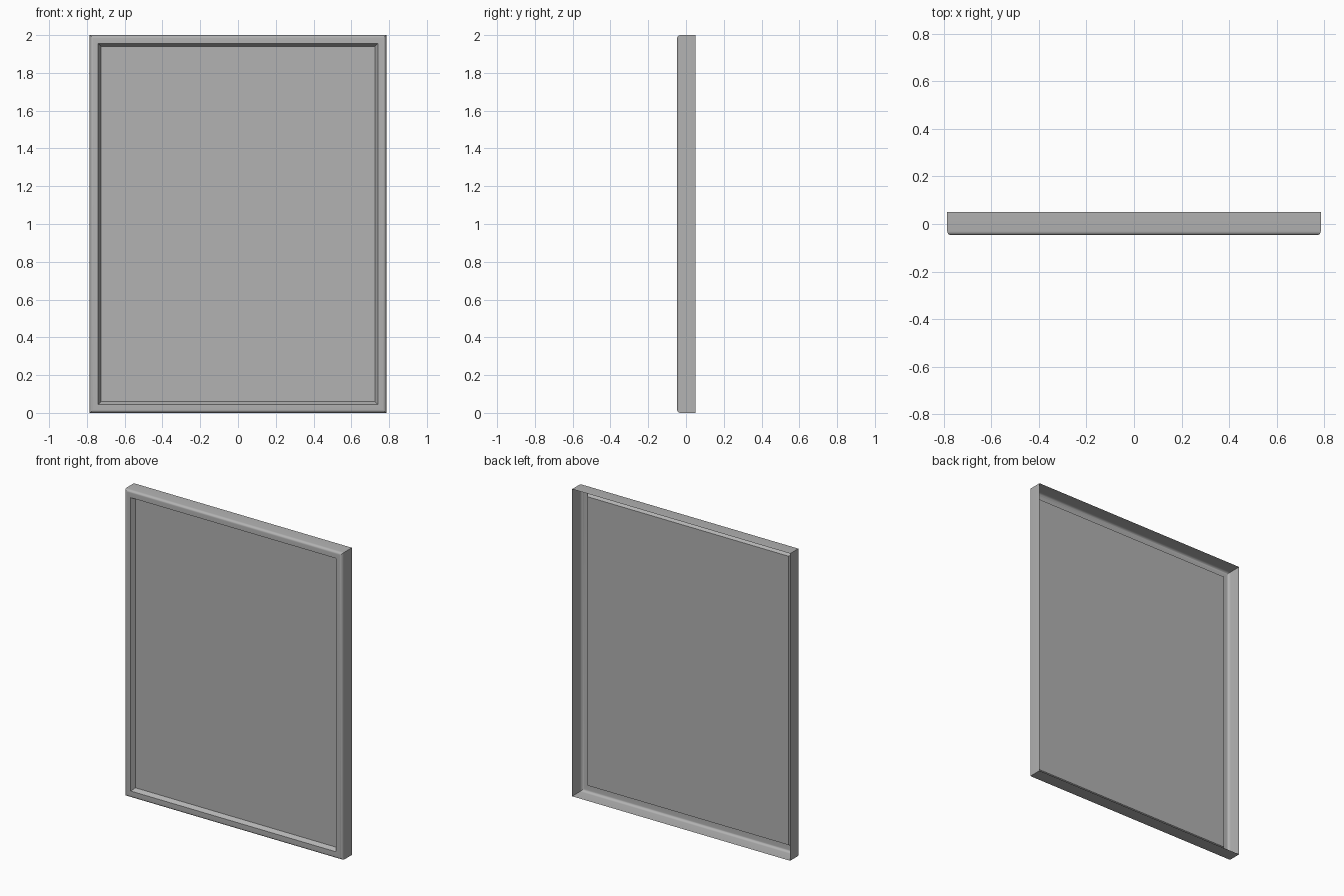
import bpy
import bmesh
import math

HALF_W, HALF_H = 0.785, 1.0
BACK, FRONT, PANEL_Y = 0.05, -0.047, -0.02
ROUND = 0.017
LIP, INNER = 0.045, 0.06

cube = bpy.data.objects.get("Cube")
if cube:
    bpy.data.objects.remove(cube, do_unlink=True)

grey = bpy.data.materials.new("plain grey")
grey.use_nodes = True
colour = (0.448, 0.448, 0.448, 1.0)
grey.diffuse_color = colour
grey.node_tree.nodes["Principled BSDF"].inputs["Base Color"].default_value = colour


def ring(bm, inset, y):
    """Rectangle of four vertices, inset from the outer edge at depth y."""
    w, h = HALF_W - inset, HALF_H - inset
    corners = ((-w, -h), (w, -h), (w, h), (-w, h))
    return [bm.verts.new((x, y, z + HALF_H)) for x, z in corners]


def make_object(name, bm):
    mesh = bpy.data.meshes.new(name)
    bm.to_mesh(mesh)
    bm.free()
    mesh.materials.append(grey)
    obj = bpy.data.objects.new(name, mesh)
    bpy.context.collection.objects.link(obj)
    return obj


# Moulding profile: outer wall, rounded front edge, flat face, sloping inner lip
profile = [(0.0, BACK)]
for i in range(7):
    a = math.pi / 2 * i / 6
    profile.append((ROUND * (1 - math.cos(a)), FRONT + ROUND * (1 - math.sin(a))))
profile += [(LIP, FRONT), (INNER, PANEL_Y)]

# Mitred frame, open at the back
bm = bmesh.new()
rings = [ring(bm, inset, y) for inset, y in profile]
for a, b in zip(rings, rings[1:]):
    for i in range(4):
        j = (i + 1) % 4
        bm.faces.new((a[i], a[j], b[j], b[i]))
frame = make_object("frame_moulding", bm)

# Flat panel held by the lip
bm = bmesh.new()
bm.faces.new(ring(bm, INNER, PANEL_Y))
make_object("flat_panel", bm)

bpy.ops.object.select_all(action="DESELECT")
frame.select_set(True)
bpy.context.view_layer.objects.active = frame
bpy.ops.object.shade_smooth_by_angle(angle=math.radians(30))
